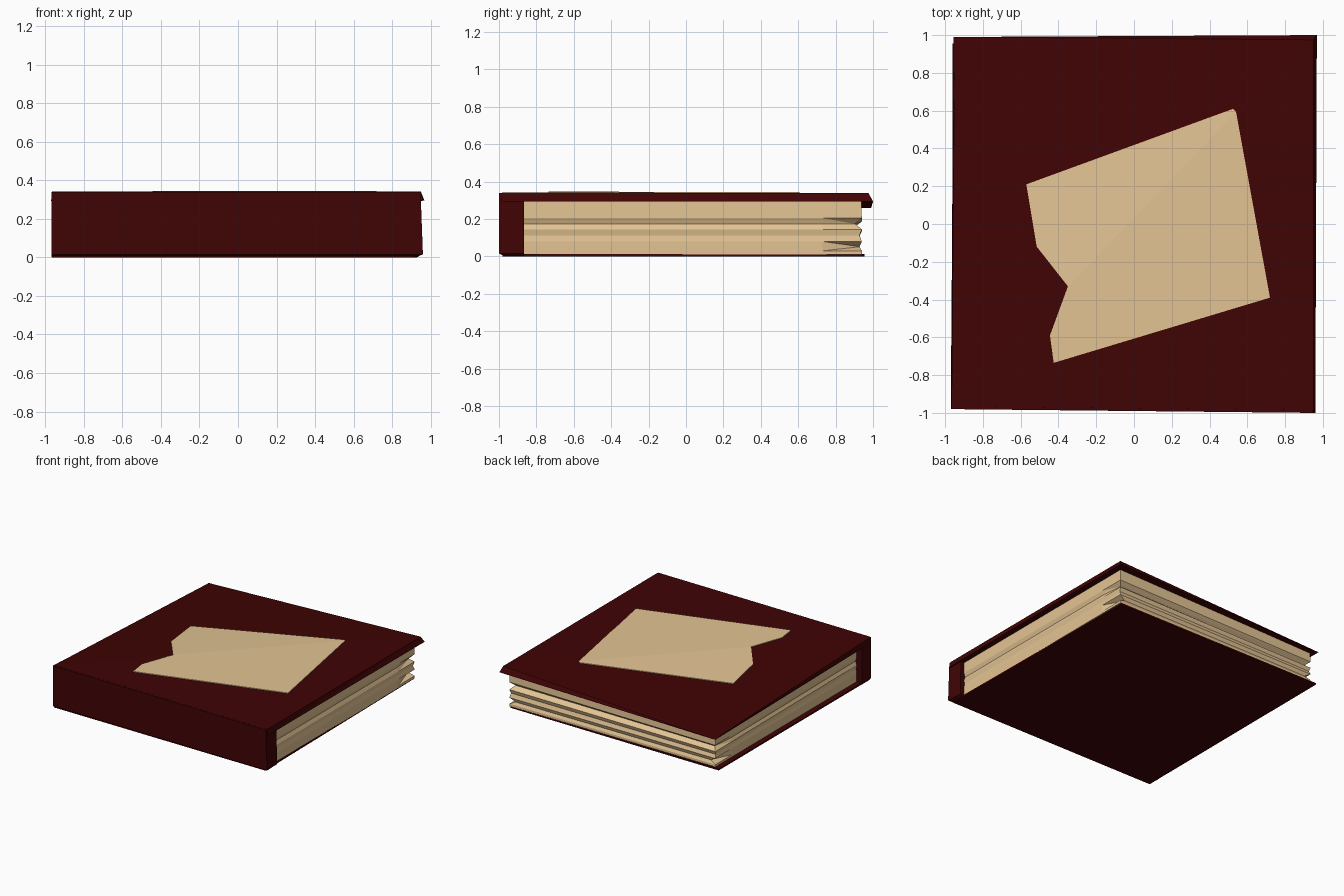
import bpy, bmesh

if "Cube" in bpy.data.objects:
    bpy.data.objects.remove(bpy.data.objects["Cube"])


def material(name, rgb):
    m = bpy.data.materials.new(name)
    m.diffuse_color = (*rgb, 1)
    m.use_nodes = True
    m.node_tree.nodes["Principled BSDF"].inputs["Base Color"].default_value = m.diffuse_color
    return m


leather = material("dark red leather", (0.051, 0.001, 0.0012))
paper = material("aged paper", (0.77, 0.55, 0.295))


def sag(x, y):
    """The back left half of the book sags beyond the diagonal (0 to 1)."""
    return max(0, (y - x) / 1.94)


def loft(name, rings, mat, split=None):
    """Closed solid through rings listed bottom to top."""
    bm = bmesh.new()
    vr = [[bm.verts.new(p) for p in ring] for ring in rings]
    n = len(vr[0])
    for a, b in zip(vr, vr[1:]):
        for i in range(n):
            j = (i + 1) % n
            bm.faces.new((a[i], a[j], b[j], b[i]))
    caps = []
    for ring in (vr[0], vr[-1]):
        if split:       # fold the caps along the diagonal
            i, j = split
            caps += [bm.faces.new(ring[i:j + 1]), bm.faces.new(ring[j:] + ring[:i + 1])]
        else:
            caps.append(bm.faces.new(ring))
    bmesh.ops.recalc_face_normals(bm, faces=bm.faces)
    bmesh.ops.triangulate(bm, faces=[f for f in bm.faces if len(f.verts) == 4],
                          quad_method='SHORT_EDGE')
    me = bpy.data.meshes.new(name)
    bm.to_mesh(me)
    bm.free()
    me.materials.append(mat)
    ob = bpy.data.objects.new(name, me)
    bpy.context.collection.objects.link(ob)
    return ob


def at(outline, z, drop=0):
    return [(x, y, z - drop * sag(x, y)) for x, y in outline]


# Back board, slightly skewed
back_board = [(-.965, -.97), (.93, -.98), (.91, .94), (-.96, .955)]
loft("bottom_cover", [at(back_board, 0), at(back_board, .012)], leather)

# Front board: flared rim, sagging at the back left corner
rim = [(-.97, -.97), (.96, -.99), (.968, 1.0), (-.955, .99)]
face = [(-.965, -.965), (.95, -.985), (.95, .975), (-.95, .965)]
loft("top_cover", [at(rim, .295, .036), at(face, .341, .079)], leather, (0, 2))

# Spine
low = [(-.967, -.96), (.92, -.97), (.93, -.865), (-.967, -.865)]
mid = [(-.969, -.98), (.96, -1.0), (.955, -.865), (-.969, -.865)]
top = [(-.967, -.98), (.948, -1.0), (.948, -.865), (-.967, -.865)]
loft("spine", [at(low, .001), at(mid, .016), at(top, .335), at(top, .3405, .079)], leather)

# Page block: (height, side inset, back inset, corner inset, sag)
layers = [(.010, 0, 0, 0, 0), (.03, 0, 0, 0, 0), (.052, 0, .012, .05, 0),
          (.08, 0, 0, 0, 0), (.113, .006, .012, .006, .005),
          (.145, 0, 0, 0, .01), (.174, .012, .035, .03, .015),
          (.205, 0, 0, 0, .02), (.298, .003, .003, .003, .04)]
rings = []
for z, s, b, c, drop in layers:
    x, xc, y = .92 - s, .92 - c, .94 - b
    rings.append(at([(-x, -.88), (x, -.88), (x, .73), (xc, y), (-xc, y), (-x, .73)], z, drop))
loft("pages", rings, paper, (0, 3))

# Torn paper sheet lying on the front board, folded along the same diagonal
sheet = [(-.57, .21), (-.515, -.12), (-.35, -.33), (-.445, -.59), (-.425, -.735),
         (.72, -.39), (.54, .595), (.525, .61)]
loft("paper_sheet", [at(sheet, .340, .079), at(sheet, .346, .079)], paper, (2, 6))
